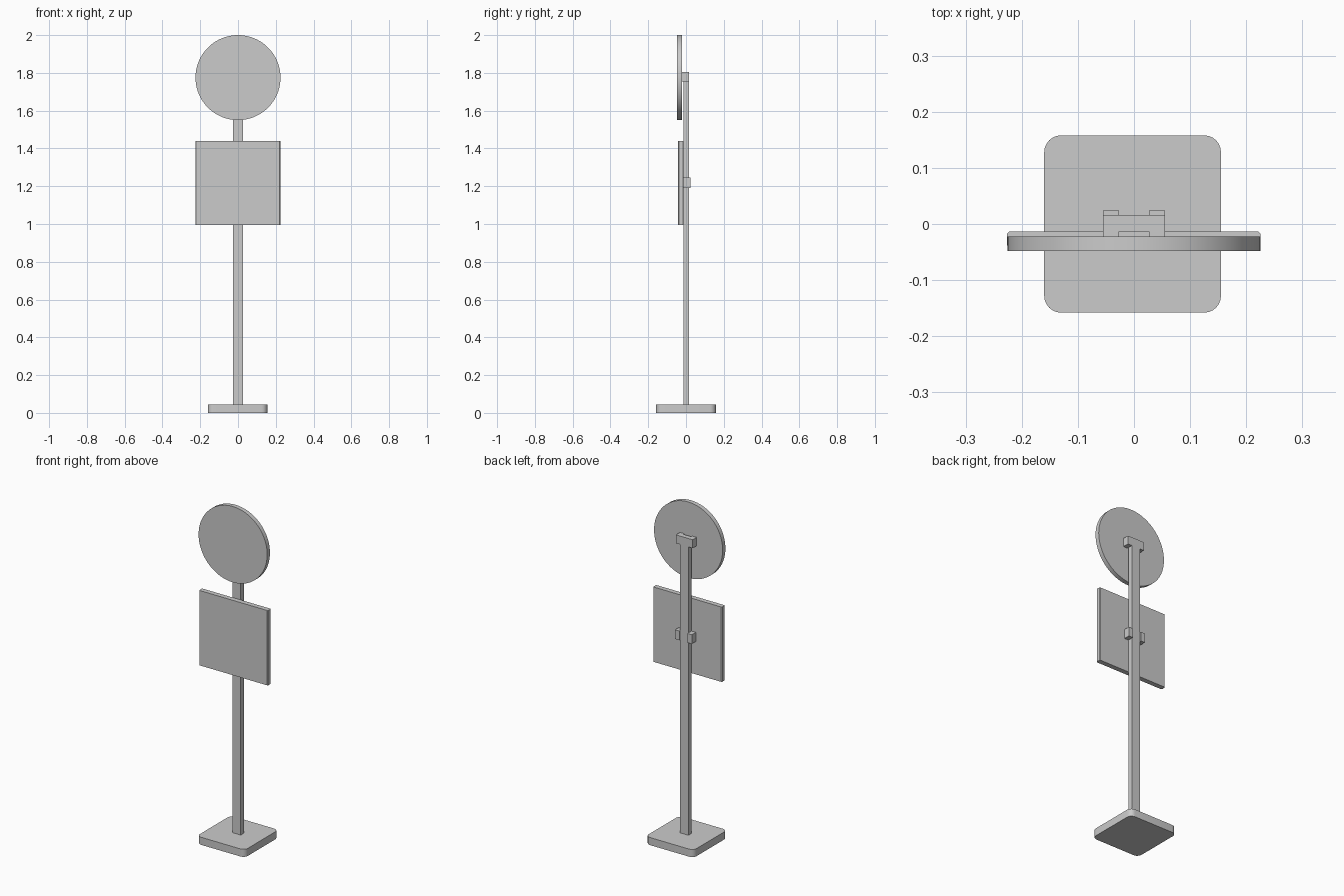
import bpy, bmesh, math
from mathutils import Matrix

if "Cube" in bpy.data.objects:
    bpy.data.objects.remove(bpy.data.objects["Cube"])


def finish(bm, name):
    mesh = bpy.data.meshes.new(name)
    bm.to_mesh(mesh)
    bm.free()
    obj = bpy.data.objects.new(name, mesh)
    bpy.context.collection.objects.link(obj)
    return obj


def box(name, x, y, z, radius=0, segments=6):
    """Box from (min, max) ranges, optionally with rounded upright edges."""
    bm = bmesh.new()
    bmesh.ops.create_cube(bm, size=1)
    for v in bm.verts:
        v.co = [r[0] + (c + 0.5) * (r[1] - r[0]) for c, r in zip(v.co, (x, y, z))]
    if radius:
        upright = [e for e in bm.edges
                   if abs(e.verts[0].co.z - e.verts[1].co.z) > 1e-4]
        bmesh.ops.bevel(bm, geom=upright, offset=radius, segments=segments,
                        profile=0.5, affect='EDGES')
    return finish(bm, name)


def smooth(obj):
    bpy.ops.object.select_all(action='DESELECT')
    obj.select_set(True)
    bpy.context.view_layer.objects.active = obj
    bpy.ops.object.shade_smooth_by_angle(angle=math.radians(30))


# Rounded foot plate
smooth(box("base_plate", (-0.16, 0.155), (-0.158, 0.158), (0, 0.045), 0.03))

# Upright post
box("post", (-0.027, 0.027), (-0.013, 0.016), (0.045, 1.805))

# Bracket ears on both sides of the post, behind each sign
for side, s in (("left", -1), ("right", 1)):
    x = sorted((s * 0.027, s * 0.055))
    box(f"upper_bracket_{side}", x, (-0.022, 0.016), (1.755, 1.805))
    box(f"lower_bracket_{side}", x, (-0.014, 0.024), (1.19, 1.245))

# Square notice panel with slightly softened side edges
box("square_panel", (-0.226, 0.225), (-0.042, -0.013), (0.996, 1.44), 0.004, 1)

# Round sign
bm = bmesh.new()
bmesh.ops.create_cone(bm, cap_ends=True, segments=96, radius1=0.225,
                      radius2=0.225, depth=0.026,
                      matrix=Matrix.Translation((0, -0.035, 1.775))
                      @ Matrix.Rotation(math.pi / 2, 4, 'X'))
smooth(finish(bm, "round_sign"))
